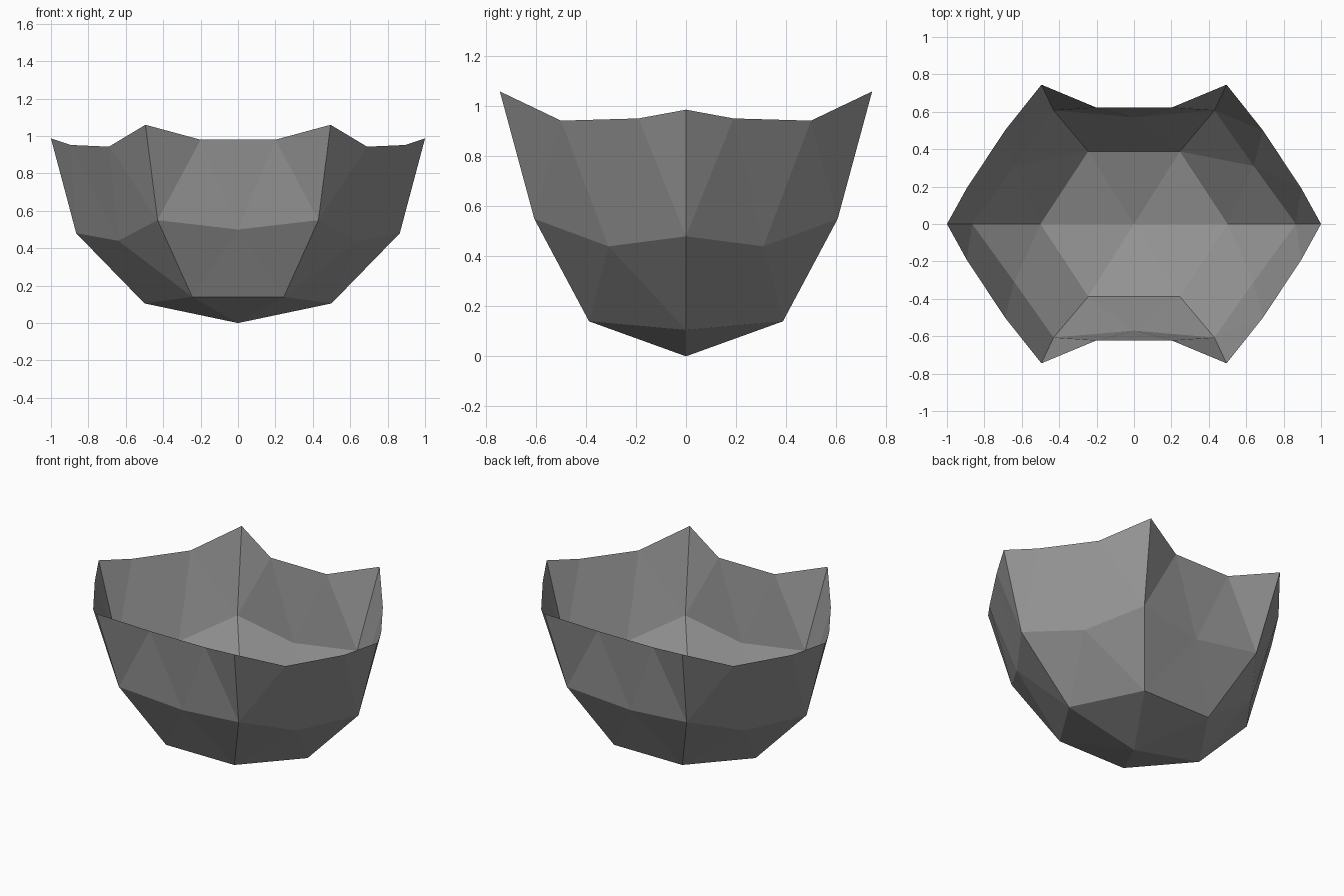
import bpy, bmesh

if "Cube" in bpy.data.objects:
    bpy.data.objects.remove(bpy.data.objects["Cube"])

# Key points of one quarter of the bowl (right, front)
P = {
    "base": (0, 0, 0),
    "base_side": (0.5, 0, 0.105),
    "base_front": (0.245, -0.388, 0.14),
    "base_front_l": (-0.245, -0.388, 0.14),
    "front_hub": (0, -0.57, 0.5),
    "side_hub": (0.64, -0.31, 0.44),
    "mid_corner": (0.43, -0.607, 0.55),
    "mid_side": (0.865, 0, 0.48),
    "tip": (0.495, -0.745, 1.06),
    "rim_front": (0.2, -0.622, 0.98),
    "rim_front_l": (-0.2, -0.622, 0.98),
    "rim_a": (0.69, -0.5, 0.943),
    "rim_b": (0.895, -0.19, 0.952),
    "rim_side": (1, 0, 0.987),
}

# Triangles of the quarter, wound outward
T = [
    # base panel
    ("base", "base_side", "base_front"),
    ("base", "base_front", "base_front_l"),
    # front panel
    ("front_hub", "base_front_l", "base_front"),
    ("front_hub", "base_front", "mid_corner"),
    ("front_hub", "mid_corner", "rim_front"),
    ("front_hub", "rim_front", "rim_front_l"),
    ("mid_corner", "tip", "rim_front"),
    # side panel
    ("side_hub", "base_front", "base_side"),
    ("side_hub", "base_side", "mid_side"),
    ("side_hub", "mid_side", "rim_b"),
    ("side_hub", "rim_b", "rim_a"),
    ("side_hub", "rim_a", "mid_corner"),
    ("side_hub", "mid_corner", "base_front"),
    ("mid_side", "rim_side", "rim_b"),
    ("mid_corner", "rim_a", "tip"),
]

bm = bmesh.new()
verts = {}


def vert(co):
    """Share one vertex per position."""
    key = tuple(round(c, 4) + 0.0 for c in co)
    if key not in verts:
        verts[key] = bm.verts.new(key)
    return verts[key]


# Mirror the quarter into all four, skipping triangles that map to themselves
for sx, sy in ((1, 1), (-1, 1), (1, -1), (-1, -1)):
    for tri in T:
        vs = [vert((P[n][0] * sx, P[n][1] * sy, P[n][2])) for n in tri]
        if sx * sy < 0:
            vs.reverse()
        if not bm.faces.get(vs):
            bm.faces.new(vs)

# Keep the outside facing outward
bmesh.ops.recalc_face_normals(bm, faces=bm.faces)
if min(bm.faces, key=lambda f: f.calc_center_median().z).normal.z > 0:
    bmesh.ops.reverse_faces(bm, faces=bm.faces)

mesh = bpy.data.meshes.new("faceted_bowl")
bm.to_mesh(mesh)
bm.free()
bowl = bpy.data.objects.new("faceted_bowl", mesh)
bpy.context.collection.objects.link(bowl)

grey = bpy.data.materials.new("mid_grey")
grey.diffuse_color = (0.3, 0.3, 0.3, 1)
grey.use_nodes = True
grey.node_tree.nodes["Principled BSDF"].inputs["Base Color"].default_value = grey.diffuse_color
mesh.materials.append(grey)
